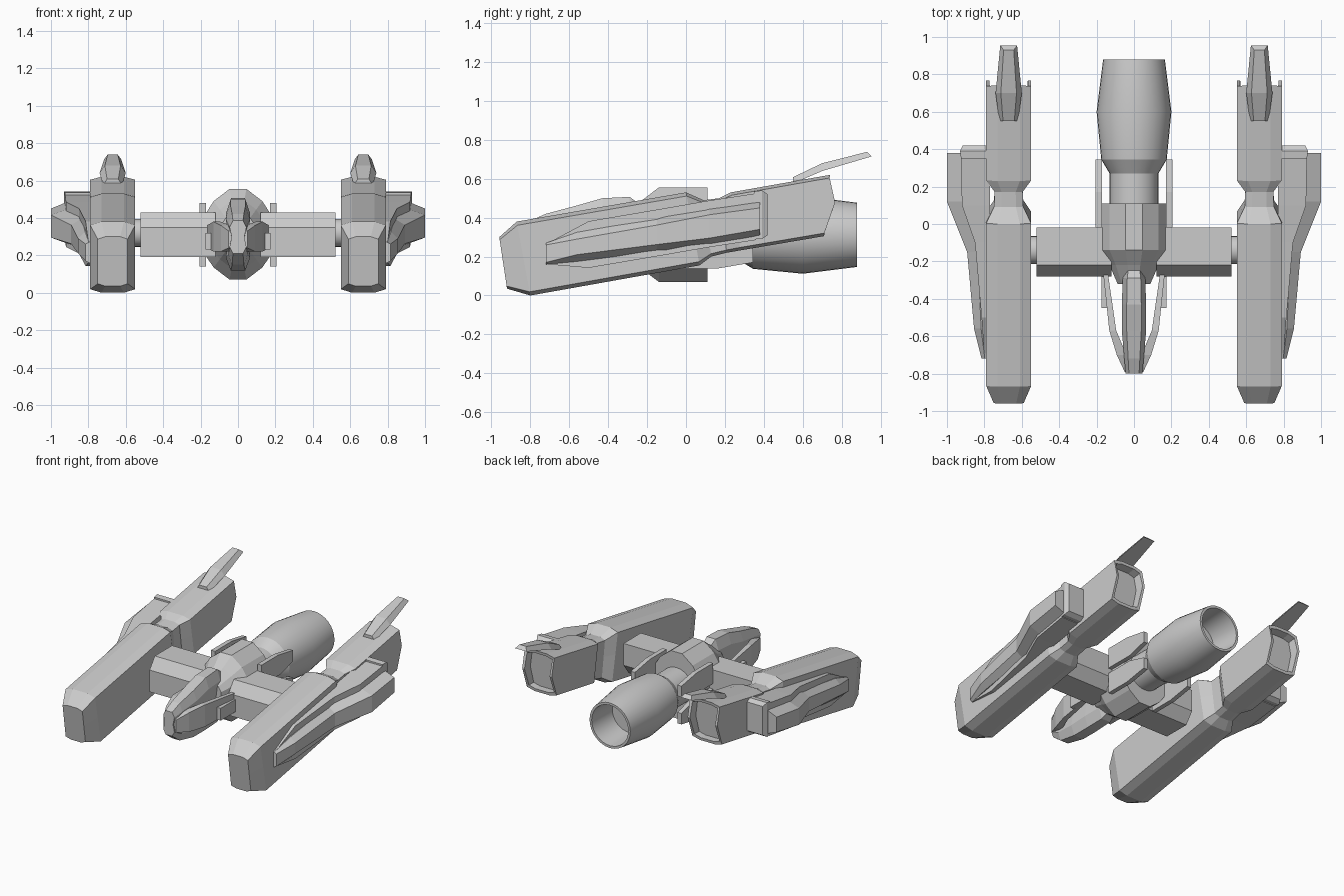
import bpy, bmesh
from mathutils import Vector

if "Cube" in bpy.data.objects:
    bpy.data.objects.remove(bpy.data.objects["Cube"])


def make(name, rings, mirror=False, cap=True, smooth=False):
    """Skin a list of equal-length closed rings, optionally mirrored across x."""
    bm = bmesh.new()
    loops = [[bm.verts.new(p) for p in r] for r in rings]
    n = len(loops[0])
    for a, b in zip(loops, loops[1:]):
        for i in range(n):
            bm.faces.new((a[i], a[(i + 1) % n], b[(i + 1) % n], b[i]))
    if cap:
        bm.faces.new(loops[0])
        bm.faces.new(loops[-1])
    bmesh.ops.recalc_face_normals(bm, faces=bm.faces)
    me = bpy.data.meshes.new(name)
    bm.to_mesh(me)
    bm.free()
    ob = bpy.data.objects.new(name, me)
    bpy.context.collection.objects.link(ob)
    if mirror:
        ob.modifiers.new("mirror", "MIRROR")
    return ob


def slab(name, profile, x0, x1):
    """Extrude a (y, z) profile along x, mirrored."""
    return make(name, [[(x, y, z) for y, z in profile] for x in (x0, x1)], True)


def box_ring(y, x0, x1, z0, z1):
    return [(x0, y, z0), (x1, y, z0), (x1, y, z1), (x0, y, z1)]


# Pitched side nacelles: arched top and bottom, pinched waist, recessed rear
CX = 0.67


def nacelle_ring(yb, zb, yt, zt, hw, bulge=0.0):
    lo, hi = Vector((0, yb, zb)), Vector((0, yt, zt))
    shape = [(1, .55, bulge), (1, .95, 0), (.5, 1, 0), (-.5, 1, 0), (-1, .95, 0),
             (-1, .55, bulge), (-1, .05, 0), (-.5, 0, 0), (.5, 0, 0), (1, .05, 0)]
    return [lo.lerp(hi, t) + Vector((CX + s * hw, b, 0)) for s, t, b in shape]


make("side_nacelle", [nacelle_ring(*s) for s in [
    (-.92, .035, -.96, .30, .08),
    (-.80, .0, -.87, .38, .12),
    (.07, .155, .0, .53, .12),
    (.13, .20, .09, .49, .078),
    (.21, .22, .17, .50, .075),
    (.28, .232, .23, .53, .12),
    (.71, .305, .74, .62, .12, .04),
    (.713, .325, .737, .60, .102, .04),
    (.66, .325, .68, .59, .10, .03)]], True)

# Outer armour: flat backing with a bevelled ridge on it
make("armour_backing", [box_ring(y, .77, xo, c - h, c + h) for y, c, h, xo in [
    (-.71, .215, .055, .80), (-.5, .262, .12, .815), (-.1, .33, .12, .85),
    (.1, .365, .12, .92), (.36, .405, .12, .925)]], True)


def ridge_ring(y, c, h, H, xo):
    xm = .78 + .5 * (xo - .78)
    return [(.78, y, c + H), (xm, y, c + H), (xo, y, c + h),
            (xo, y, c - h), (xm, y, c - H), (.78, y, c - H)]


make("armour_ridge", [ridge_ring(*s) for s in [
    (-.72, .215, .045, .055, .815), (-.56, .25, .04, .075, .855),
    (-.15, .312, .05, .085, .892), (.12, .355, .06, .10, 1.0),
    (.38, .395, .055, .10, 1.0)]], True)
make("armour_end_plate", [box_ring(.35, .77, .925, .29, .535),
                          box_ring(.39, .77, .93, .29, .54),
                          box_ring(.42, .79, .915, .31, .52)], True)

# Swept tail fins
make("tail_fin", [[(CX - w, yb, zb), (CX + w, yb, zb),
                   (CX + w * .6, yt, zt), (CX - w * .6, yt, zt)]
                  for yb, zb, yt, zt, w in [
    (.55, .575, .55, .608, .05), (.70, .64, .70, .68, .07),
    (.955, .715, .93, .738, .045)]], True)

# Cross arms and their pivots
slab("cross_arm", [(-.28, .35), (-.22, .43), (-.02, .43), (-.02, .27),
                   (-.08, .19), (-.28, .19)], .12, .52)
bpy.ops.mesh.primitive_cylinder_add(vertices=24, radius=.075, depth=.1,
                                    location=(.53, -.14, .32), rotation=(0, 1.5708, 0))
pivot = bpy.context.object
pivot.name = "arm_pivot"
bpy.ops.object.transform_apply(location=True, rotation=True)
bpy.ops.object.shade_smooth_by_angle()
pivot.modifiers.new("mirror", "MIRROR")


# Central hull
def sym_ring(y, pts, k=1.0, cz=.31):
    half = [(x * k, cz + (z - cz) * k) for x, z in pts]
    return [(x, y, z) for x, z in half] + [(-x, y, z) for x, z in reversed(half)]


HULL = [(.045, .555), (.13, .49), (.175, .42), (.175, .2), (.13, .135), (.045, .07)]
make("central_hull", [sym_ring(-.32, HULL, .5), sym_ring(-.22, HULL, .75),
                      sym_ring(-.14, HULL), sym_ring(.11, HULL)])

# Plates at the hull sides, reaching back around the engine
low = [(-.02, .14), (.17, .14), (.345, .17), (.345, .25), (.2, .29), (-.02, .29)]
slab("lower_side_plate", low, .172, .205)
slab("upper_side_plate", [(y, .62 - z) for y, z in low], .172, .205)
make("front_side_block", [box_ring(-.45, .14, .175, .23, .32),
                          box_ring(-.25, .14, .175, .23, .32)], True)


# Cockpit spine with two side prongs
def cockpit_ring(y, z0, z1, w):
    m, d = (z0 + z1) / 2, .3 * (z1 - z0)
    return sym_ring(y, [(w * .6, z1), (w, m + d), (w * .75, m), (w, m - d), (w * .6, z0)])


make("cockpit_spine", [cockpit_ring(*s) for s in [
    (-.80, .21, .385, .045), (-.72, .15, .42, .052), (-.57, .12, .46, .065),
    (-.43, .12, .50, .065), (-.29, .125, .507, .06), (-.24, .15, .47, .05)]])
make("cockpit_prong", [box_ring(*s) for s in [
    (-.79, .03, .05, .24, .33), (-.70, .04, .092, .22, .36),
    (-.57, .095, .132, .22, .38), (-.26, .14, .165, .24, .36)]], True)

# Engine: neck and barrel revolved about the y axis, with an open nozzle
bpy.ops.mesh.primitive_circle_add(vertices=32, radius=1)
unit = [tuple(v.co[:2]) for v in bpy.context.object.data.vertices]
bpy.data.objects.remove(bpy.context.object)
engine = make("rear_engine", [[(u * r, y, .312 + v * r) for u, v in unit] for y, r in [
    (.08, .13), (.27, .13), (.345, .175), (.60, .2), (.88, .165),
    (.88, .148), (.66, .135)]])
bpy.context.view_layer.objects.active = engine
engine.select_set(True)
bpy.ops.object.shade_smooth_by_angle(angle=.25)
